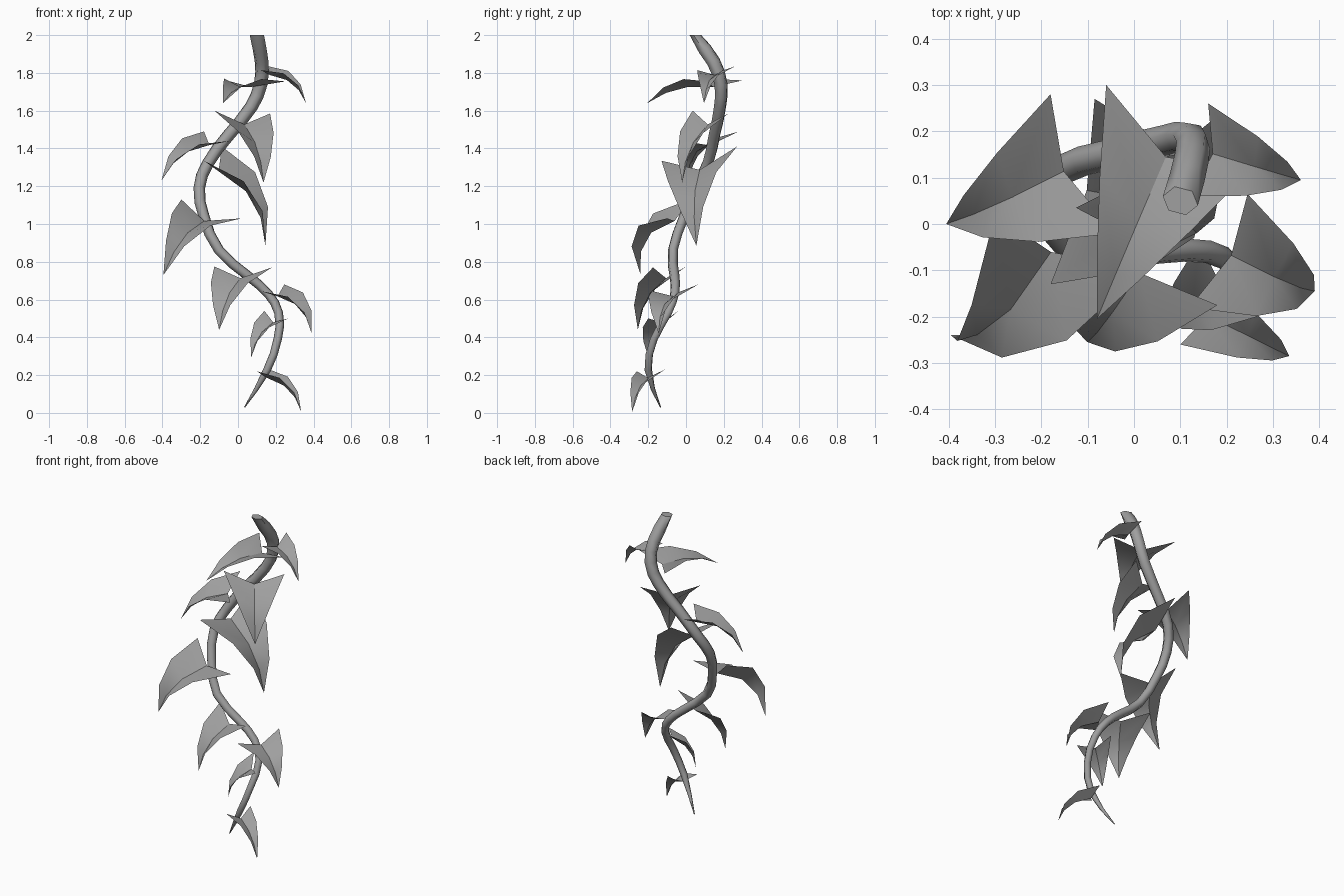
import bpy, bmesh, math
from mathutils import Vector

cube = bpy.data.objects.get("Cube")
if cube:
    bpy.data.objects.remove(cube, do_unlink=True)

grey = bpy.data.materials.new("plain_grey")
grey.use_nodes = True
COLOUR = (0.35, 0.35, 0.35, 1)
grey.diffuse_color = COLOUR
grey.node_tree.nodes["Principled BSDF"].inputs["Base Color"].default_value = COLOUR

# Vine stem: a tapering six-sided tube swept along a winding path
path = [(.10, .05, 1.985), (.125, .145, 1.86), (.12, .185, 1.74), (.07, .18, 1.62),
        (-.05, .15, 1.47), (-.16, .115, 1.32), (-.205, .05, 1.19), (-.18, -.01, 1.04),
        (-.10, -.07, .86), (.06, -.06, .72), (.16, -.06, .63), (.215, -.095, .53),
        (.21, -.17, .39), (.155, -.20, .23), (.035, -.135, .03)]
curve = bpy.data.curves.new("stem", 'CURVE')
curve.dimensions = '3D'
curve.resolution_u = 2
curve.bevel_depth = 1
curve.bevel_resolution = 1
curve.use_fill_caps = True
spline = curve.splines.new('BEZIER')
spline.bezier_points.add(len(path) - 1)
for i, (point, co) in enumerate(zip(spline.bezier_points, path)):
    point.co = co
    point.handle_left_type = point.handle_right_type = 'AUTO'
    point.radius = .039 - .0014 * i
spline.bezier_points[-1].radius = .003
stem = bpy.data.objects.new("stem", curve)
bpy.context.collection.objects.link(stem)
bpy.ops.object.select_all(action='DESELECT')
bpy.context.view_layer.objects.active = stem
stem.select_set(True)
bpy.ops.object.convert(target='MESH')
stem = bpy.context.object
for v in stem.data.vertices:      # level cut at the top end
    if v.co.z > 1.95:
        v.co.z = 2
stem.data.materials.clear()
stem.data.materials.append(grey)
bpy.ops.object.shade_smooth_by_angle(angle=math.radians(70))


def leaf(name, lobe_a, lobe_b, tip, bend):
    """Arrow-shaped leaf: two back lobes, a sunken midrib and an arched blade."""
    a, b, tip = Vector(lobe_a), Vector(lobe_b), Vector(tip)
    mid = (a + b) / 2
    axis = tip - mid
    size = axis.length
    up = (b - a).cross(axis).normalized()
    if up.z < 0:
        up = -up
    notch = mid + axis * .16 - up * size * .03

    def row(start, t, arch):
        return start.lerp(tip, t) + up * size * arch * bend * math.sin(math.pi * t)

    bm = bmesh.new()
    rows = []
    for t in (0, .36, .7):
        rows.append([bm.verts.new(row(s, t, h))
                     for s, h in ((a, .22), (notch, .13), (b, .22))])
    end = bm.verts.new(tip)
    for r, n in zip(rows, rows[1:]):
        for k in (0, 1):
            bm.faces.new((r[k], r[k + 1], n[k + 1], n[k]))
    for k in (0, 1):
        bm.faces.new((rows[-1][k], rows[-1][k + 1], end))
    bm.normal_update()
    if sum(f.normal.dot(up) for f in bm.faces) < 0:
        bmesh.ops.reverse_faces(bm, faces=bm.faces)
    for f in bm.faces:
        f.smooth = True
    # keep the crease along the midrib
    for r, n in zip(rows, rows[1:] + [[None, end]]):
        bm.edges.get((r[1], n[1])).smooth = False
    mesh = bpy.data.meshes.new(name)
    bm.to_mesh(mesh)
    bm.free()
    mesh.materials.append(grey)
    bpy.context.collection.objects.link(bpy.data.objects.new(name, mesh))


# Leaves from the top down: first lobe, second lobe, tip, bend
leaves = [
    ((-.06, .30, 1.76), (.25, .115, 1.755), (-.08, -.205, 1.64), .6),
    ((.16, .26, 1.835), (.12, .06, 1.815), (.36, .095, 1.64), 1),
    ((-.125, .035, 1.60), (.17, .225, 1.585), (.135, -.02, 1.22), .75),
    ((-.18, .28, 1.49), (-.04, -.02, 1.44), (-.405, 0, 1.23), .9),
    ((-.18, -.13, 1.335), (-.085, .27, 1.41), (.145, .055, .885), 1),
    ((-.30, .02, 1.13), (.02, -.10, 1.03), (-.395, -.24, .73), 1.3),
    ((-.125, 0, .775), (.18, -.175, .77), (-.10, -.255, .44), .85),
    ((.245, .065, .68), (.12, -.18, .645), (.39, -.145, .42), 1.15),
    ((.14, -.04, .54), (.265, -.20, .50), (.07, -.20, .295), .9),
    ((.165, -.11, .23), (.10, -.26, .22), (.335, -.285, .005), .95),
]
for i, points in enumerate(leaves):
    leaf(f"leaf_{i + 1}", *points)
